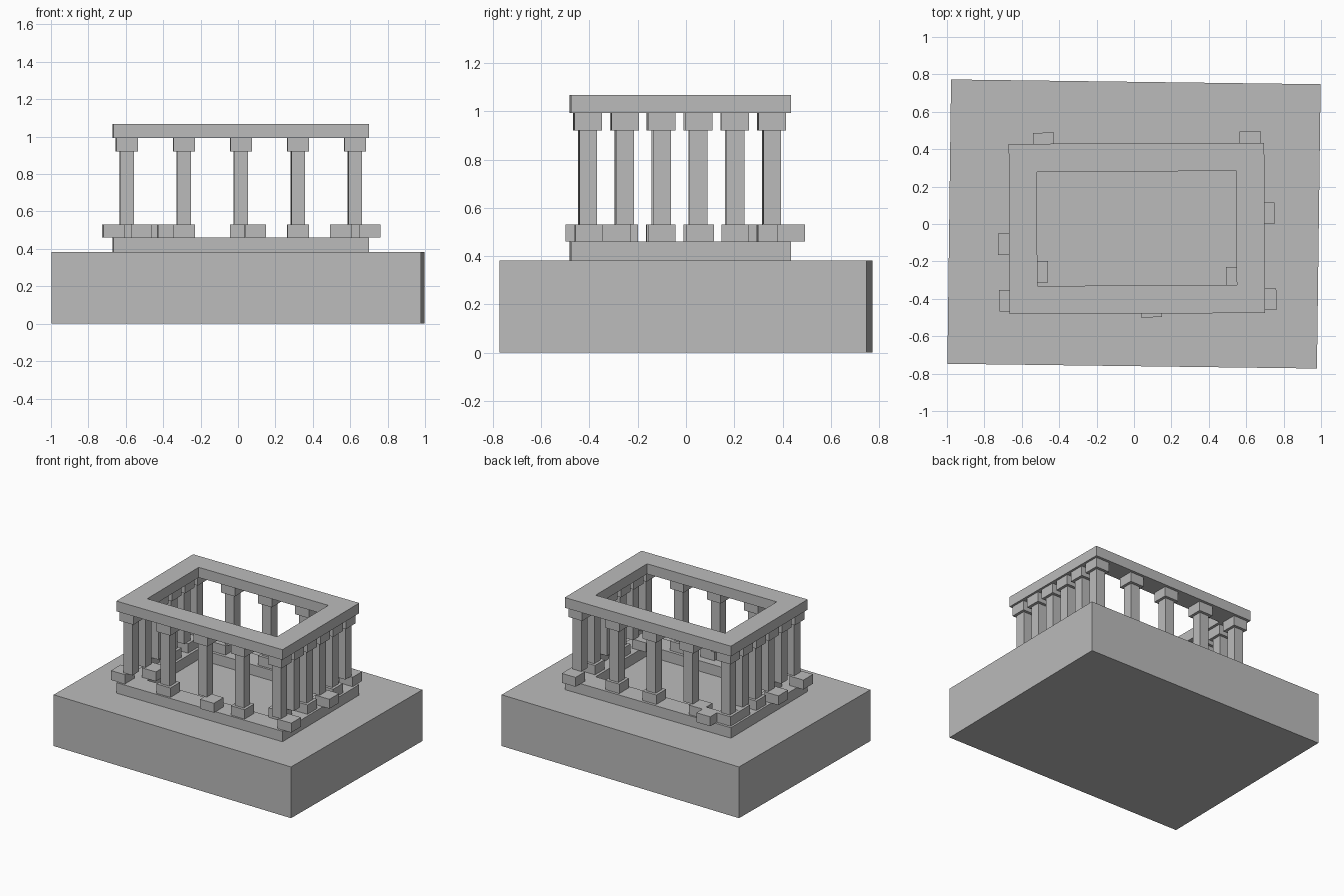
import bpy, bmesh, math
from mathutils import Matrix, Vector

if "Cube" in bpy.data.objects:
    bpy.data.objects.remove(bpy.data.objects["Cube"])

stone = bpy.data.materials.new("grey stone")
stone.diffuse_color = (0.5, 0.5, 0.5, 1)
stone.use_nodes = True
stone.node_tree.nodes["Principled BSDF"].inputs["Base Color"].default_value = stone.diffuse_color
TURN = math.radians(0.25)      # slight turn of the colonnade


def finish(name, bm, turn):
    bmesh.ops.rotate(bm, verts=bm.verts, cent=(0, 0, 0),
                     matrix=Matrix.Rotation(turn, 3, 'Z'))
    bmesh.ops.recalc_face_normals(bm, faces=bm.faces)
    me = bpy.data.meshes.new(name)
    bm.to_mesh(me)
    bm.free()
    me.materials.append(stone)
    ob = bpy.data.objects.new(name, me)
    bpy.context.collection.objects.link(ob)
    return ob


def box(name, x, y, z0, z1, w, d, turn=TURN):
    bm = bmesh.new()
    bmesh.ops.create_cube(bm, size=1)
    bmesh.ops.scale(bm, verts=bm.verts, vec=(w, d, z1 - z0))
    bmesh.ops.translate(bm, verts=bm.verts, vec=(x, y, (z0 + z1) / 2))
    return finish(name, bm, turn)


def frame(name, z0, z1):
    """Rectangular ring with an open middle."""
    bm = bmesh.new()
    cx, cy, hx, hy, t = 0.015, -0.024, 0.683, 0.455, 0.15
    rings = []
    for inset, z in ((0, z0), (0, z1), (t, z1), (t, z0)):
        a, b = hx - inset, hy - inset
        rings.append([bm.verts.new((cx + sx * a, cy + sy * b, z))
                      for sx, sy in ((-1, -1), (1, -1), (1, 1), (-1, 1))])
    for i in range(4):
        r, s = rings[i], rings[(i + 1) % 4]
        for j in range(4):
            k = (j + 1) % 4
            bm.faces.new((r[j], r[k], s[k], s[j]))
    return finish(name, bm, TURN)


# Foundation block and the two frames
box("foundation", 0, 0, 0, 0.382, 1.976, 1.52, math.radians(-0.74))
frame("lower_frame", 0.382, 0.46)
frame("upper_frame", 0.992, 1.068)

# Column positions, 5 across and 6 deep, around the perimeter only
xs = [-0.595 + 0.305 * i for i in range(5)]
ys = [-0.408 + 0.1525 * j for j in range(6)]

# Footings knocked out of place: (column, row) -> actual centre
shifted = {
    (0, 0): (-0.665, -0.408), (4, 0): (0.702, -0.405),
    (2, 0): (0.091, -0.442), (0, 1): (-0.517, -0.253),
    (4, 1): (0.547, -0.29), (0, 2): (-0.67, -0.105),
    (4, 3): (0.696, 0.056), (4, 5): (0.624, 0.434),
    (0, 5): (-0.482, 0.433), (1, 5): (-0.37, 0.36),
    (0, 4): (-0.595, 0.24),
}
# The back left corner keeps a footing below its column
shifted[(0, 5)], shifted[(1, 5)] = (-0.595, 0.355), (-0.482, 0.433)
box("loose_footing", -0.37, 0.36, 0.46, 0.53, 0.115, 0.115)

for i, x in enumerate(xs):
    for j, y in enumerate(ys):
        if 0 < i < 4 and 0 < j < 5:
            continue
        tag = f"_{i}_{j}"
        box("column" + tag, x, y, 0.53, 0.92, 0.074, 0.074)
        box("capital" + tag, x, y, 0.92, 0.992, 0.114, 0.114)
        fx, fy = shifted.get((i, j), (x, y))
        box("footing" + tag, fx, fy, 0.46, 0.53, 0.114, 0.114)
